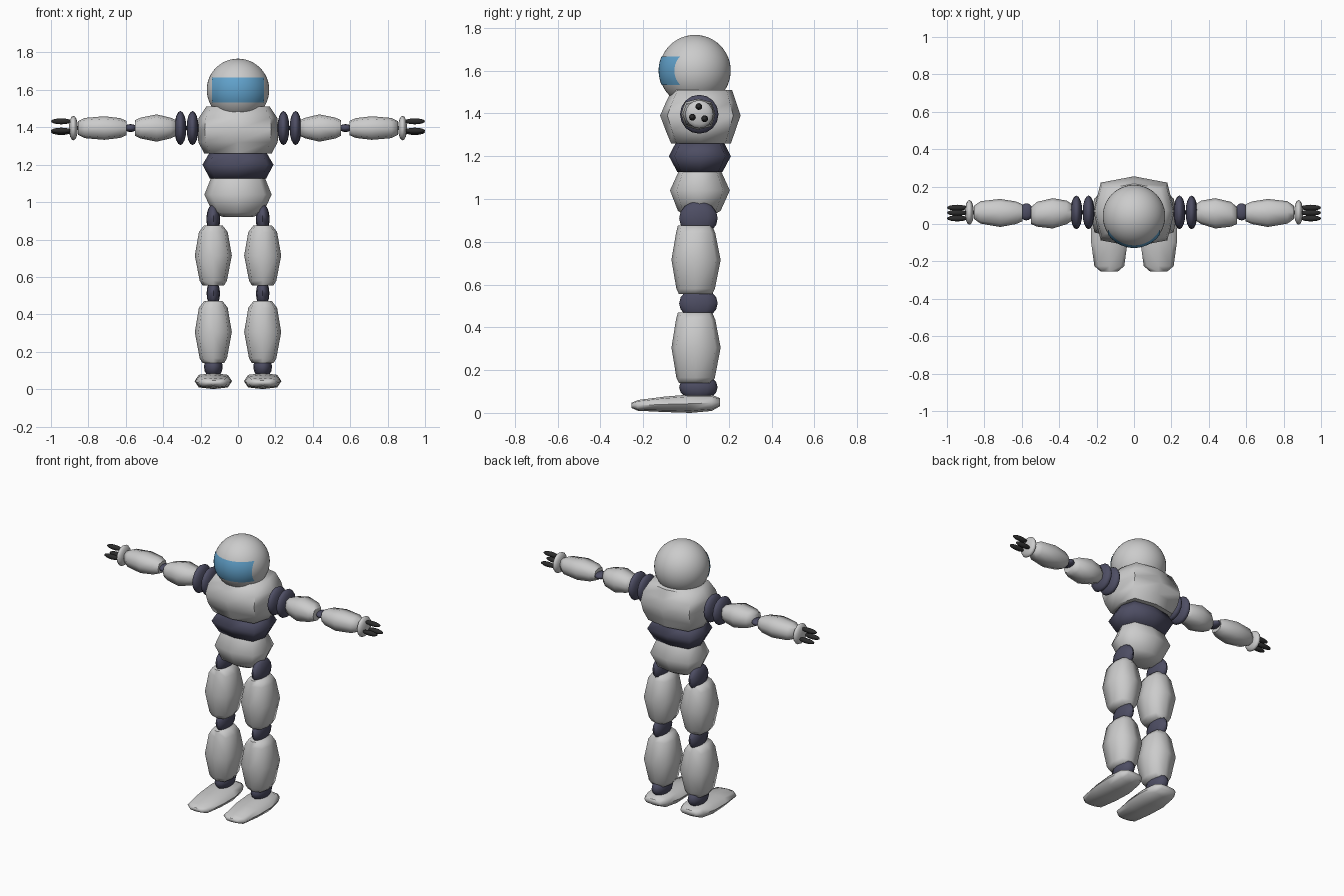
import bpy, bmesh
from math import sqrt
from mathutils import Matrix, Vector

if "Cube" in bpy.data.objects:
    bpy.data.objects.remove(bpy.data.objects["Cube"])


def material(name, rgb):
    m = bpy.data.materials.new(name)
    m.use_nodes = True
    m.diffuse_color = (*rgb, 1)
    m.node_tree.nodes["Principled BSDF"].inputs["Base Color"].default_value = (*rgb, 1)
    return m


SHELL = material("light grey shell", (0.6, 0.6, 0.6))
JOINT = material("dark blue grey joint", (0.075, 0.075, 0.125))
VISOR = material("blue visor", (0.12, 0.36, 0.6))
FINGER = material("black finger", (0.025, 0.025, 0.025))


def finish(bm, name, mat, mirror=False, angle=1.1):
    mesh = bpy.data.meshes.new(name)
    bm.to_mesh(mesh)
    bm.free()
    obj = bpy.data.objects.new(name, mesh)
    bpy.context.collection.objects.link(obj)
    mesh.materials.append(mat)
    bpy.ops.object.select_all(action="DESELECT")
    obj.select_set(True)
    bpy.context.view_layer.objects.active = obj
    bpy.ops.object.shade_smooth_by_angle(angle=angle)
    if mirror:
        obj.modifiers.new("Mirror", "MIRROR")
    return obj


def ellipsoid(name, mat, centre, radii, axis="Z", seg=12, rings=8, mirror=False):
    bm = bmesh.new()
    turn = Matrix.Rotation(1.5708, 4, "Y") if axis == "X" else Matrix()
    bmesh.ops.create_uvsphere(bm, u_segments=seg, v_segments=rings, radius=1, matrix=turn)
    bm.transform(Matrix.Translation(centre) @ Matrix.Diagonal((*radii, 1)))
    return finish(bm, name, mat, mirror)


def loft(name, mat, axis, rings, corner=0.78, mirror=False):
    """Eight-sided rings (position, centre u, centre v, half u, half v) along an axis."""
    c = corner
    profile = [(1, 0), (c, c), (0, 1), (-c, c), (-1, 0), (-c, -c), (0, -1), (c, -c)]
    bm = bmesh.new()
    loops = []
    for t, u0, v0, hu, hv in rings:
        loop = []
        for a, b in profile:
            u, v = u0 + a * hu, v0 + b * hv
            co = {"X": (t, u, v), "Y": (u, t, v), "Z": (u, v, t)}[axis]
            loop.append(bm.verts.new(co))
        loops.append(loop)
    for low, high in zip(loops, loops[1:]):
        for i in range(8):
            j = (i + 1) % 8
            bm.faces.new((low[i], low[j], high[j], high[i]))
    bm.faces.new(loops[0])
    bm.faces.new(loops[-1])
    bmesh.ops.recalc_face_normals(bm, faces=bm.faces)
    return finish(bm, name, mat, mirror)


# Helmet and curved visor plate
HEAD = Vector((0, 0.042, 1.6))
R = 0.167
ellipsoid("helmet", SHELL, HEAD, (R, R, R), seg=48, rings=24)
bm = bmesh.new()
bmesh.ops.create_grid(bm, x_segments=20, y_segments=10, size=1)
for v in bm.verts:
    x, z = v.co.x * 0.14, v.co.y * 0.067
    v.co = HEAD + Vector((x, -sqrt((R + 0.003) ** 2 - x * x - z * z), z))
finish(bm, "visor", VISOR)

# Torso
loft("chest", SHELL, "Z", [
    (1.26, 0, 0.07, 0.18, 0.14), (1.32, 0, 0.068, 0.212, 0.163),
    (1.39, 0, 0.067, 0.217, 0.188), (1.45, 0, 0.07, 0.21, 0.165),
    (1.51, 0, 0.075, 0.17, 0.14)], corner=0.82)
loft("waist", JOINT, "Z", [
    (1.125, 0, 0.065, 0.15, 0.105), (1.2, 0, 0.065, 0.19, 0.145),
    (1.268, 0, 0.065, 0.15, 0.11)], corner=0.82)
loft("pelvis", SHELL, "Z", [
    (0.92, 0, 0.06, 0.08, 0.06), (0.945, 0, 0.062, 0.135, 0.1),
    (1.04, 0, 0.065, 0.18, 0.14), (1.128, 0, 0.065, 0.145, 0.1)])

# Legs
LEG = 0.132
for name, z, rx, rz in (("hip_joint", 0.91, 0.037, 0.08),
                        ("knee_joint", 0.512, 0.036, 0.073),
                        ("ankle_joint", 0.12, 0.05, 0.062)):
    ellipsoid(name, JOINT, (LEG, 0.058, z), (rx, 0.09, rz), mirror=True)
for name, bottom, top in (("thigh", 0.555, 0.875), ("shin", 0.14, 0.47)):
    mid = (bottom + top) / 2
    loft(name, SHELL, "Z", [
        (bottom, LEG, 0.045, 0.058, 0.078), (bottom + 0.025, LEG, 0.045, 0.073, 0.09),
        (mid, LEG, 0.047, 0.099, 0.115),
        (top - 0.035, LEG, 0.045, 0.077, 0.092), (top, LEG, 0.042, 0.05, 0.08)],
        corner=0.8, mirror=True)
loft("foot", SHELL, "Y", [
    (-0.255, LEG, 0.035, 0.045, 0.012), (-0.225, LEG, 0.035, 0.08, 0.025),
    (-0.1, LEG, 0.04, 0.097, 0.036), (0.02, LEG, 0.043, 0.1, 0.043),
    (0.12, LEG, 0.047, 0.085, 0.038), (0.16, LEG, 0.05, 0.06, 0.018)], mirror=True)

# Arms
AY, AZ = 0.062, 1.396
for name, x in (("inner_shoulder_ring", 0.243), ("outer_shoulder_ring", 0.308)):
    ellipsoid(name, JOINT, (x, AY, AZ), (0.032, 0.09, 0.091), "X", 16, 8, mirror=True)
loft("upper_arm", SHELL, "X", [
    (0.325, AY, AZ, 0.04, 0.04), (0.36, AY, AZ, 0.063, 0.055),
    (0.435, 0.057, AZ, 0.081, 0.073), (0.52, 0.052, AZ, 0.066, 0.056),
    (0.55, 0.045, AZ, 0.045, 0.042)], mirror=True)
ellipsoid("elbow_joint", JOINT, (0.575, 0.065, AZ), (0.036, 0.046, 0.021), "X", mirror=True)
loft("forearm", SHELL, "X", [
    (0.596, 0.06, AZ, 0.045, 0.038), (0.63, 0.06, AZ, 0.06, 0.053),
    (0.715, 0.059, AZ, 0.075, 0.063), (0.82, AY, AZ, 0.06, 0.054),
    (0.856, AY, AZ, 0.035, 0.036)], mirror=True)
ellipsoid("hand", SHELL, (0.88, AY, AZ), (0.024, 0.066, 0.066), "X", 16, 8, mirror=True)
for name, y, z in (("upper_finger", 0.06, 1.432), ("front_finger", 0.03, 1.382),
                   ("rear_finger", 0.087, 1.375)):
    ellipsoid(name, FINGER, (0.945, y, z), (0.055, 0.016, 0.016), "X", mirror=True)
